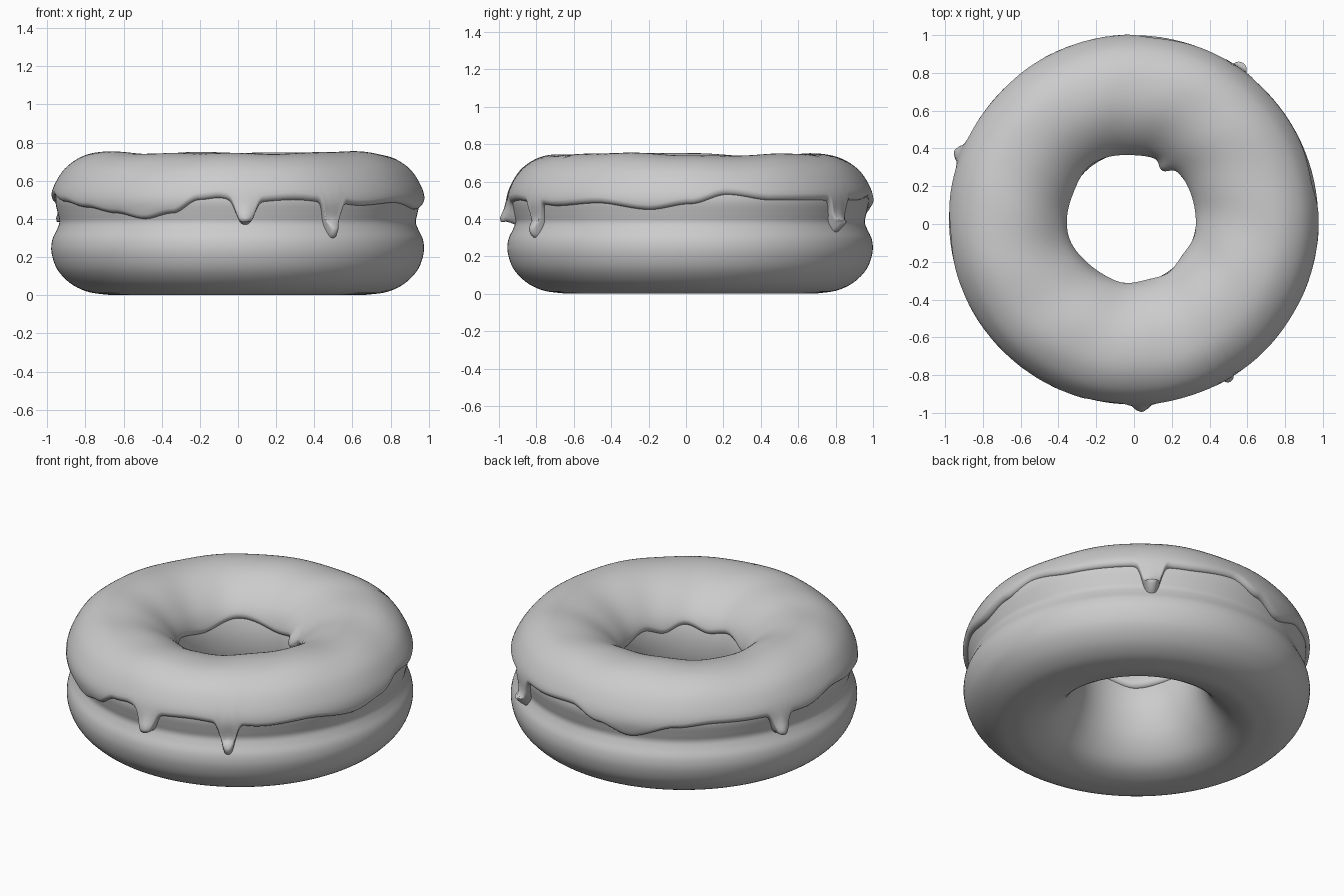
import bpy
from math import sin, cos, pi, radians, degrees, exp, sqrt, hypot

if "Cube" in bpy.data.objects:
    bpy.data.objects.remove(bpy.data.objects["Cube"])

# Dough cross-section (radius, height): bottom, outer wall with groove, top, hole
PROFILE = [(.62, .005), (.72, .007), (.80, .023), (.88, .065), (.945, .135),
           (.975, .22), (.972, .29), (.947, .345), (.934, .385), (.943, .43),
           (.955, .50), (.935, .57), (.88, .65), (.79, .705), (.68, .72),
           (.57, .702), (.47, .65), (.39, .57), (.355, .48), (.345, .38),
           (.36, .27), (.41, .15), (.50, .05)]
# Icing edge heights (angle, z), outside and inside the ring
OUTER = [(0, .48), (12, .53), (27, .50), (41, .50), (67, .50), (84, .52), (95, .46),
         (106, .405), (122, .48), (135, .50), (150, .495), (170, .48), (185, .52),
         (200, .49), (215, .46), (228, .43), (239, .40), (249, .43), (258, .50),
         (264, .51), (272, .485), (288, .50), (301, .485), (312, .47), (329, .485),
         (347, .45)]
INNER = [(10, .49), (35, .50), (57, .49), (84, .47), (125, .52), (160, .465), (195, .50),
         (235, .46), (262, .50), (283, .475), (305, .515), (325, .475), (345, .51)]
# Drips: angle, depth, half-width in degrees, bead thickness
DRIPS = [(55, .17, 3.6, .05), (159, .12, 3.2, .055), (272.4, .115, 3.4, .055), (301, .185, 3.0, .022)]
INNER_DRIPS = [(57, .05, 7, .03)]
THICK = .026


def closed_spline(pts, n):
    out = []
    for i in range(len(pts)):
        a, b, c, d = (pts[(i + k) % len(pts)] for k in (-1, 0, 1, 2))
        for s in range(n):
            t = s / n
            out.append(tuple(.5 * (2 * q + (r - p) * t + (2*p - 5*q + 4*r - w) * t*t
                             + (3*q - p - 3*r + w) * t**3) for p, q, r, w in zip(a, b, c, d)))
    return out


def delta(a, b):
    return (a - b + 180) % 360 - 180


def edge_height(knots, drips, deg):
    pts = [(knots[-1][0] - 360, knots[-1][1])] + knots + [(knots[0][0] + 360, knots[0][1])]
    for (a, za), (b, zb) in zip(pts, pts[1:]):
        if a <= deg <= b:
            t = (deg - a) / (b - a)
            z = za + (zb - za) * t * t * (3 - 2 * t)
            break
    return z - sum(d * exp(-abs(delta(deg, a0) / w) ** 3) for a0, d, w, _ in drips)


def place(r, z, a):
    k = min(1, max(0, (.75 - r) / .4))
    return (-.002 - .013 * k + r * cos(a), .022 + .01 * k + r * sin(a), z)


def ring_mesh(name, rows, closed):
    n, m = len(rows), len(rows[0])
    verts = [p for row in rows for p in row]
    faces = [(i*m + j, (i+1) % n*m + j, (i+1) % n*m + (j+1) % m, i*m + (j+1) % m)
             for i in range(n) for j in range(m if closed else m - 1)]
    me = bpy.data.meshes.new(name)
    me.from_pydata(verts, [], faces)
    me.polygons.foreach_set("use_smooth", [True] * len(faces))
    me.update()
    ob = bpy.data.objects.new(name, me)
    bpy.context.collection.objects.link(ob)
    return ob


def lumps(r, a):
    return .005 * sin(3*a + 1 + 4*r) + .004 * sin(5*a + 2 - 6*r) + .002 * sin(11*a + 9*r)


# Dough ring
N = 160
section = closed_spline(PROFILE, 4)
ring_mesh("dough", [[place(r, z, 2*pi*i/N) for r, z in section] for i in range(N)], True)

# Icing path along the dough, with arc length, from low outside to low inside
path = closed_spline(PROFILE, 16)[5*16:20*16]
length = [0]
for p, q in zip(path, path[1:]):
    length.append(length[-1] + hypot(q[0] - p[0], q[1] - p[1]))
half = len(path) // 2


def length_at(z, order):
    for k in order:
        if path[k][1] >= z:
            return length[k] + (z - path[k][1]) * (1 if order.step > 0 else -1)


def sample(s):
    k = 0
    lo, hi = 0, len(path) - 2
    while lo < hi:
        k = (lo + hi + 1) // 2
        lo, hi = (k, hi) if length[k] <= s else (lo, k - 1)
    k = lo
    t = (s - length[k]) / (length[k+1] - length[k])
    p, q = path[k], path[k+1]
    a, b = path[max(0, k-3)], path[min(len(path)-1, k+4)]
    dr, dz = b[0] - a[0], b[1] - a[1]
    l = hypot(dr, dz)
    return p[0] + (q[0]-p[0])*t, p[1] + (q[1]-p[1])*t, dz/l, -dr/l


# Icing shell with rounded rim, drips and beads
M, K, RIM = 600, 30, .03
ends = [RIM * (k / 7) ** 1.6 for k in range(8)]
rows = []
for i in range(M):
    a = 2 * pi * i / M
    deg = degrees(a)
    zo, zi = edge_height(OUTER, DRIPS, deg), edge_height(INNER, INNER_DRIPS, deg)
    s0 = length_at(zo, range(0, half, 1))
    s1 = length_at(zi, range(len(path) - 1, half, -1))
    mid = [s0 + RIM + (s1 - s0 - 2*RIM) * k / (K + 8) for k in range(1, K + 8)]
    row = []
    for s in [s0 + e for e in ends] + mid + [s1 - e for e in reversed(ends)]:
        r, z, nr, nz = sample(s)
        d = min(1, min(s - s0, s1 - s) / RIM)
        h = THICK
        for drips, base, side in ((DRIPS, OUTER, r > .7), (INNER_DRIPS, INNER, r <= .7)):
            for a0, depth, w, bead in drips:
                if side and abs(delta(deg, a0)) < 15:
                    tip = edge_height(base, drips, a0)
                    h += bead * exp(-(delta(deg, a0) / w) ** 2 - ((z - tip - .04) / .055) ** 2)
        h = h * sqrt(max(0, 1 - (1 - d) ** 2)) - .004 * (1 - d) + lumps(r, a) * max(0, nz)
        row.append(place(r + nr*h, z + nz*h, a))
    rows.append(row)
ring_mesh("icing", rows, False)
